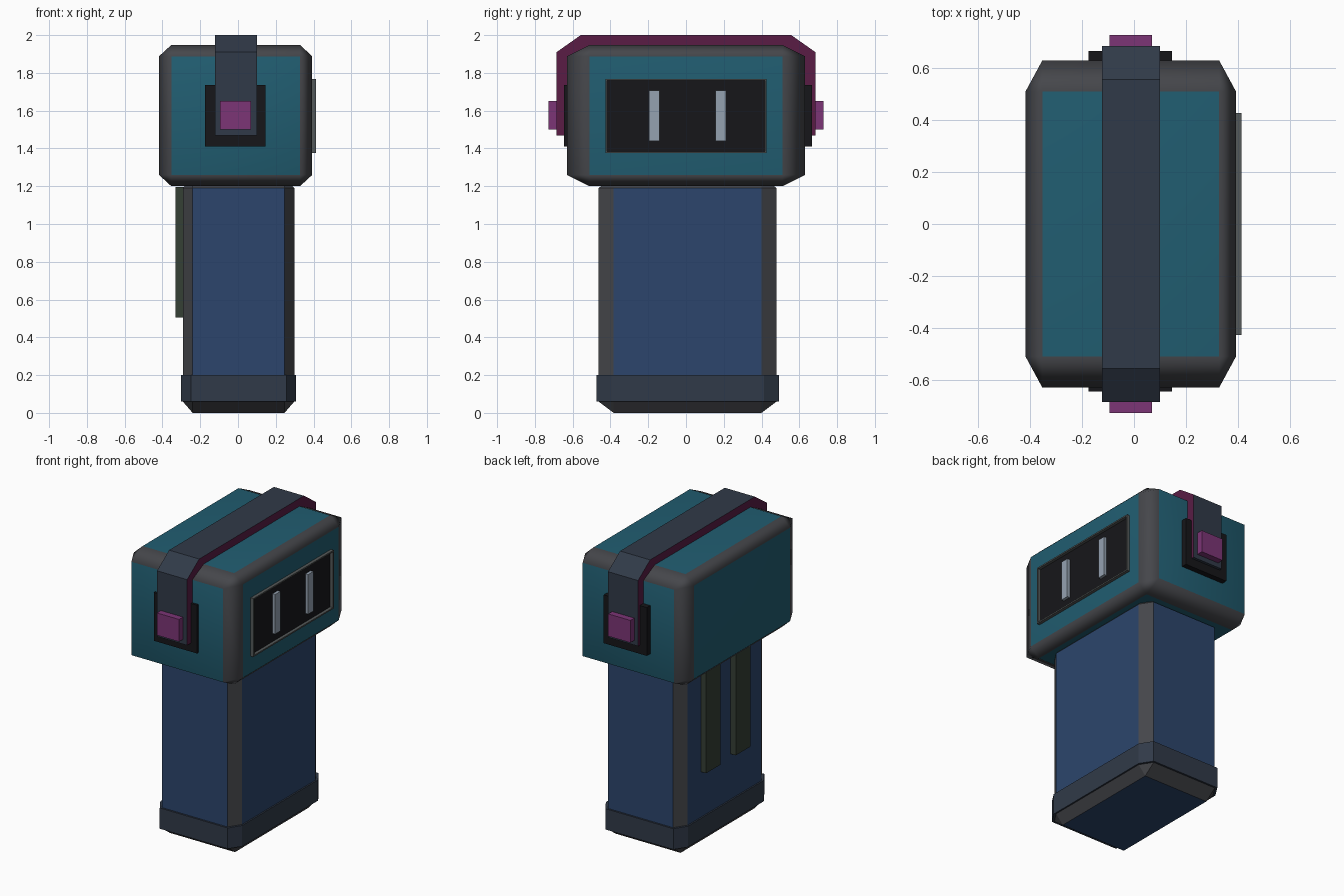
import bpy, bmesh, math
from mathutils import Vector

if "Cube" in bpy.data.objects:
    bpy.data.objects.remove(bpy.data.objects["Cube"])


def material(name, rgb):
    m = bpy.data.materials.new(name)
    m.diffuse_color = (*rgb, 1)
    m.use_nodes = True
    m.node_tree.nodes["Principled BSDF"].inputs["Base Color"].default_value = m.diffuse_color
    return m


TEAL = material("teal", (0.015, 0.11, 0.165))
NAVY = material("navy", (0.025, 0.06, 0.15))
TRIM = material("dark_trim", (0.06, 0.062, 0.07))
SLATE = material("slate", (0.03, 0.042, 0.065))
BLACK = material("black", (0.008, 0.008, 0.01))
MAROON = material("maroon", (0.1, 0.012, 0.06))
PURPLE = material("purple", (0.2, 0.035, 0.18))
PALE = material("pale_blue", (0.3, 0.36, 0.44))
OLIVE = material("olive", (0.035, 0.05, 0.035))
FRAME = material("frame_grey", (0.09, 0.1, 0.1))


def finish(name, bm, *mats):
    bmesh.ops.recalc_face_normals(bm, faces=bm.faces[:])
    mesh = bpy.data.meshes.new(name)
    bm.to_mesh(mesh)
    bm.free()
    ob = bpy.data.objects.new(name, mesh)
    bpy.context.collection.objects.link(ob)
    for m in mats:
        mesh.materials.append(m)
    return ob


def cube(lo, hi):
    """bmesh box spanning two corners"""
    bm = bmesh.new()
    bmesh.ops.create_cube(bm, size=1)
    for v in bm.verts:
        v.co = Vector([(a + b) / 2 + c * (b - a) for a, b, c in zip(lo, hi, v.co)])
    return bm


def box(name, lo, hi, mat):
    return finish(name, cube(lo, hi), mat)


def chamfered(name, lo, hi, cut, mats, upright_only=False):
    """Box with a different chamfer per axis; mats = (flat faces, chamfers)"""
    bm = cube([a / c for a, c in zip(lo, cut)], [b / c for b, c in zip(hi, cut)])
    edges = [e for e in bm.edges if not upright_only
             or abs(e.verts[0].co.z - e.verts[1].co.z) > 1e-4]
    bmesh.ops.bevel(bm, geom=edges, offset=1, segments=1, affect='EDGES', profile=0.5)
    for v in bm.verts:
        v.co = Vector([a * c for a, c in zip(v.co, cut)])
    bm.normal_update()
    for f in bm.faces:
        f.material_index = 0 if max(map(abs, f.normal)) > 0.99 else 1
    return finish(name, bm, *mats)


# Head with soft dark corners
head = chamfered("head", (-0.418, -0.63, 1.2), (0.393, 0.63, 1.948),
                 (0.065, 0.12, 0.06), (TEAL, TRIM))
bpy.context.view_layer.objects.active = head
head.select_set(True)
bpy.ops.object.shade_smooth_by_angle(angle=math.radians(80))
head.select_set(False)
head.modifiers.new("flat_faces", 'WEIGHTED_NORMAL').keep_sharp = True

# Body and the band round its foot
chamfered("body", (-0.292, -0.463, 0), (0.298, 0.48, 1.25), (0.052, 0.08, 0.06), (NAVY, TRIM))
chamfered("foot_band", (-0.302, -0.475, 0.06), (0.308, 0.492, 0.2),
          (0.052, 0.08, 0.06), (SLATE, SLATE), upright_only=True)

# Two raised strips on the back
for i, y in enumerate((-0.135, 0.18)):
    box(f"back_strip_{i + 1}", (-0.33, y - 0.077, 0.505), (-0.27, y + 0.077, 1.195), OLIVE)

# Screen: thin frame with a recessed black panel
bm = cube((0.37, -0.427, 1.375), (0.414, 0.427, 1.768))
panel = max(bm.faces, key=lambda f: f.calc_center_median().x)
bmesh.ops.inset_region(bm, faces=[panel], thickness=0.013)
sunk = bmesh.ops.extrude_discrete_faces(bm, faces=[panel])["faces"][0]
sunk.material_index = 1
bmesh.ops.translate(bm, verts=sunk.verts[:], vec=(-0.02, 0, 0))
finish("screen", bm, FRAME, BLACK)

# Bar eyes
for side, y in (("left", -0.168), ("right", 0.183)):
    box(f"{side}_eye", (0.38, y - 0.028, 1.44), (0.414, y + 0.028, 1.707), PALE)

# Strap over the head: side profile extruded across x
half = [(-0.685, 1.468), (-0.685, 1.91), (-0.557, 2.0)]
inner = [(-0.51, 1.945), (-0.63, 1.875), (-0.63, 1.468)]
outline = half + [(-y, z) for y, z in reversed(half)]
outline += [(-y, z) for y, z in reversed(inner)] + inner
bm = bmesh.new()
side = bm.faces.new([bm.verts.new((-0.123, y, z)) for y, z in outline])
ext = bmesh.ops.extrude_face_region(bm, geom=[side])["geom"]
bmesh.ops.translate(bm, vec=(0.224, 0, 0), verts=[g for g in ext if isinstance(g, bmesh.types.BMVert)])
bm.normal_update()
for f in bm.faces:
    f.material_index = 1 if abs(f.normal.x) > 0.9 else 0
finish("head_strap", bm, SLATE, MAROON)

# Clasp plates and buttons at both strap ends
for name, s, plate in (("front", -1, 0.645), ("rear", 1, 0.667)):
    for part, x0, x1, z0, z1, a, b, mat in (
            ("plate", -0.175, 0.146, 1.41, 1.735, 0.6, plate, BLACK),
            ("button", -0.095, 0.07, 1.5, 1.65, 0.66, 0.727, PURPLE)):
        ya, yb = sorted((s * a, s * b))
        box(f"{name}_clasp_{part}", (x0, ya, z0), (x1, yb, z1), mat)
